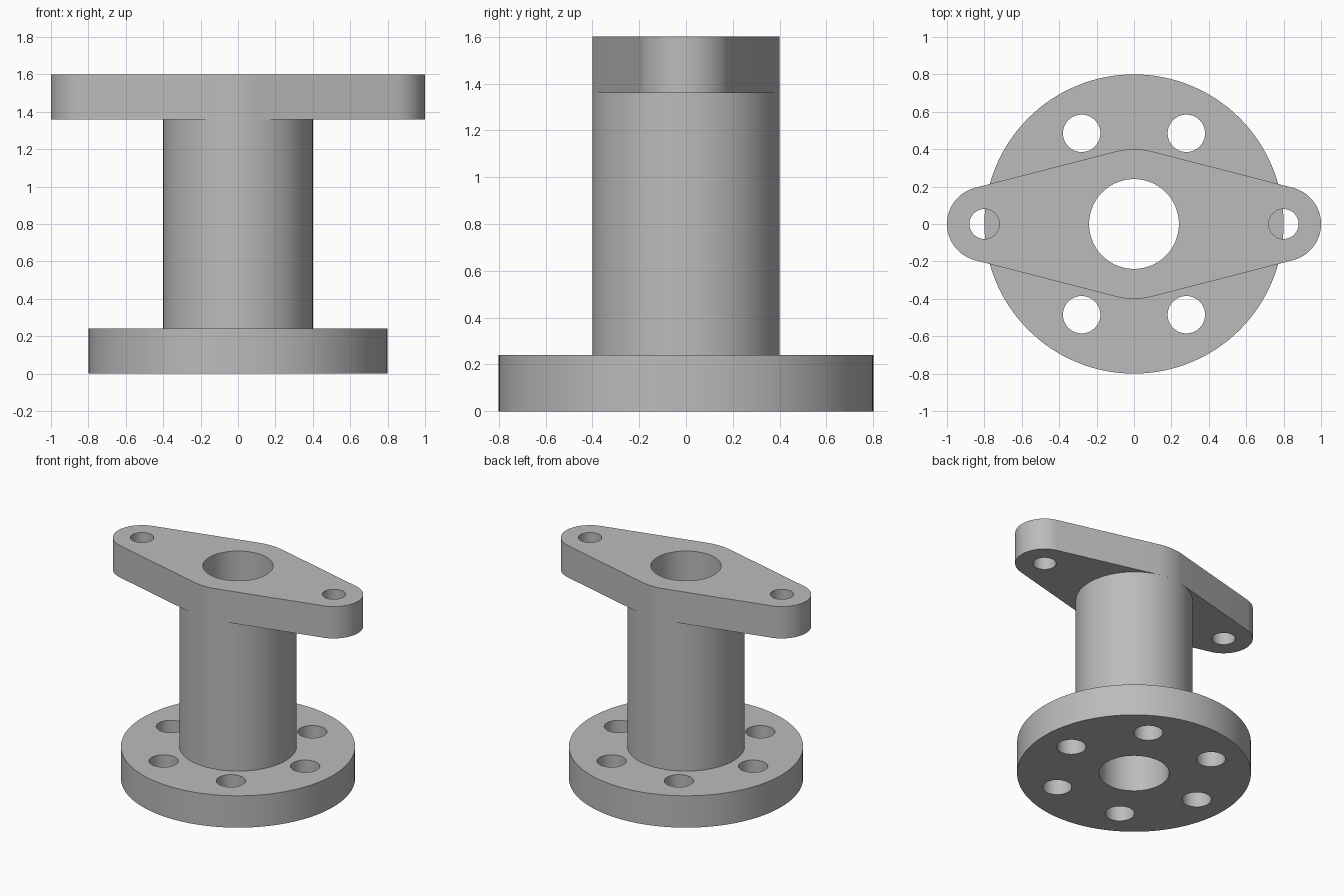
import bpy
import bmesh
from math import acos, cos, pi, sin, radians

default = bpy.data.objects.get("Cube")
if default:
    bpy.data.objects.remove(default)

# One plain grey for the whole casting
grey = bpy.data.materials.new("metal_grey")
grey.use_nodes = True
colour = (0.5, 0.5, 0.5, 1)
grey.diffuse_color = colour
grey.node_tree.nodes["Principled BSDF"].inputs["Base Color"].default_value = colour


def arc(cx, r, start, end, steps):
    """Points on an arc centred on the x axis, end included."""
    angles = [start + (end - start) * i / steps for i in range(steps + 1)]
    return [(cx + r * cos(a), r * sin(a)) for a in angles]


def circle(x, y, r, steps=64):
    angles = [2 * pi * i / steps for i in range(steps)]
    return [(x + r * cos(a), y + r * sin(a)) for a in angles]


def prism(name, outlines, z0, z1):
    """Extrude closed outlines from z0 up to z1."""
    bm = bmesh.new()
    for outline in outlines:
        bottom = bm.faces.new([bm.verts.new((x, y, z0)) for x, y in outline])
        top = bmesh.ops.extrude_face_region(bm, geom=[bottom], use_keep_orig=True)
        moved = [g for g in top["geom"] if isinstance(g, bmesh.types.BMVert)]
        bmesh.ops.translate(bm, verts=moved, vec=(0, 0, z1 - z0))
    bmesh.ops.recalc_face_normals(bm, faces=bm.faces)
    mesh = bpy.data.meshes.new(name)
    bm.to_mesh(mesh)
    bm.free()
    mesh.materials.append(grey)
    obj = bpy.data.objects.new(name, mesh)
    bpy.context.collection.objects.link(obj)
    return obj


def drilled(name, outline, holes, z0, z1):
    """A plate with through holes."""
    obj = prism(name, [outline], z0, z1)
    cutter = prism(name + "_drill", holes, z0 - 0.1, z1 + 0.1)
    cutter.hide_render = True
    mod = obj.modifiers.new("holes", 'BOOLEAN')
    mod.operation, mod.solver, mod.object = 'DIFFERENCE', 'EXACT', cutter
    graph = bpy.context.evaluated_depsgraph_get()
    mesh = bpy.data.meshes.new_from_object(obj.evaluated_get(graph))
    obj.modifiers.clear()
    obj.data = mesh
    bpy.data.objects.remove(cutter)
    bpy.ops.object.select_all(action='DESELECT')
    obj.select_set(True)
    bpy.context.view_layer.objects.active = obj
    bpy.ops.object.shade_smooth_by_angle(angle=radians(30))
    return obj


tube_r, end_r, end_x = 0.4, 0.2, 0.8
base_top, plate_bottom, height = 0.24, 1.36, 1.6
bore = circle(0, 0, 0.24, 96)

# Round base with six bolt holes
bolts = [circle(0.56 * cos(i * pi / 3), 0.56 * sin(i * pi / 3), 0.1) for i in range(6)]
drilled("base_flange", circle(0, 0, 0.8, 128), [bore] + bolts, 0, base_top)

# Hollow column
drilled("tube", circle(0, 0, tube_r, 128), [bore], base_top, plate_bottom)

# Two-bolt top plate: round ears joined to the hub by tangent lines
t = acos((tube_r - end_r) / end_x)
outline = (arc(end_x, end_r, -t, t, 32) + arc(0, tube_r, t, pi - t, 16)
           + arc(-end_x, end_r, pi - t, pi + t, 32) + arc(0, tube_r, pi + t, 2 * pi - t, 16))
ears = [circle(s * end_x, 0, 0.08) for s in (-1, 1)]
drilled("top_flange", outline, [bore] + ears, plate_bottom, height)
